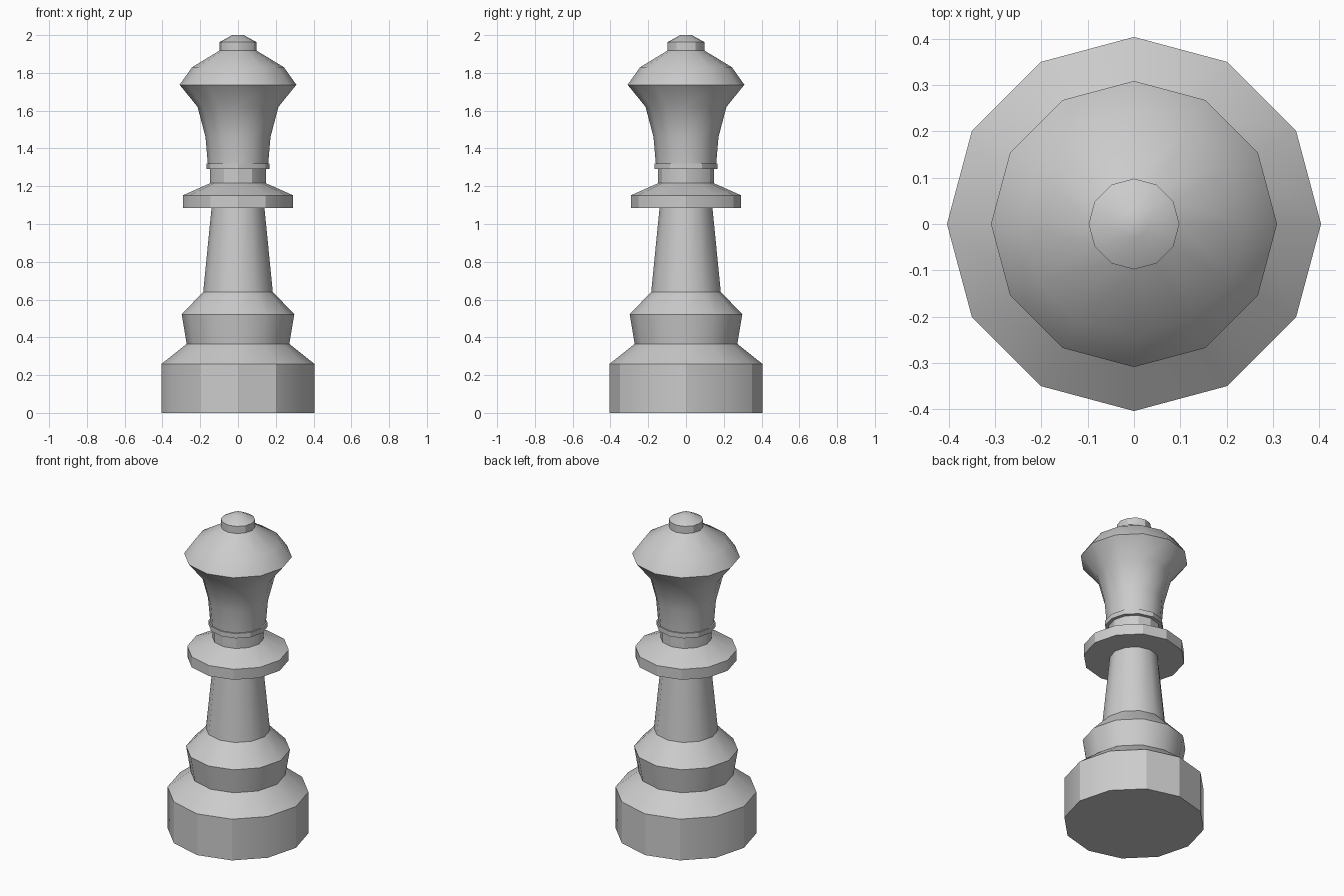
import bpy, bmesh
from math import cos, sin, pi, radians

if "Cube" in bpy.data.objects:
    bpy.data.objects.remove(bpy.data.objects["Cube"])

SIDES = 12

# Silhouette as (radius, height), bottom to top
base = [(0.404, 0.0), (0.404, 0.26), (0.272, 0.365), (0.298, 0.522), (0.184, 0.641)]
stem = [(0.14, 1.086)]
collar = [(0.291, 1.086), (0.291, 1.152), (0.147, 1.216), (0.147, 1.29)]
neck_ring = [(0.168, 1.29), (0.168, 1.32)]
head = [(0.16, 1.32), (0.172, 1.46), (0.214, 1.62), (0.309, 1.737),
        (0.243, 1.83), (0.098, 1.918)]
finial = [(0.098, 1.963), (0.03, 2.0)]


def lathe(name, profile):
    """Turn a profile around z into a closed, low-poly solid."""
    bm = bmesh.new()
    rings = [[bm.verts.new((r * cos(2 * pi * i / SIDES), r * sin(2 * pi * i / SIDES), z))
              for i in range(SIDES)] for r, z in profile]
    for low, high in zip(rings, rings[1:]):
        for i in range(SIDES):
            j = (i + 1) % SIDES
            bm.faces.new((low[i], low[j], high[j], high[i]))
    bm.faces.new(rings[0][::-1])
    bm.faces.new(rings[-1])
    mesh = bpy.data.meshes.new(name)
    bm.to_mesh(mesh)
    bm.free()
    obj = bpy.data.objects.new(name, mesh)
    bpy.context.collection.objects.link(obj)
    return obj


# The whole piece is one continuous turned solid
piece = lathe("chess_piece", base + stem + collar + neck_ring + head + finial)

# Soft shading on the curves, crisp edges on the steps
bpy.context.view_layer.objects.active = piece
piece.select_set(True)
bpy.ops.object.shade_smooth_by_angle(angle=radians(30))
